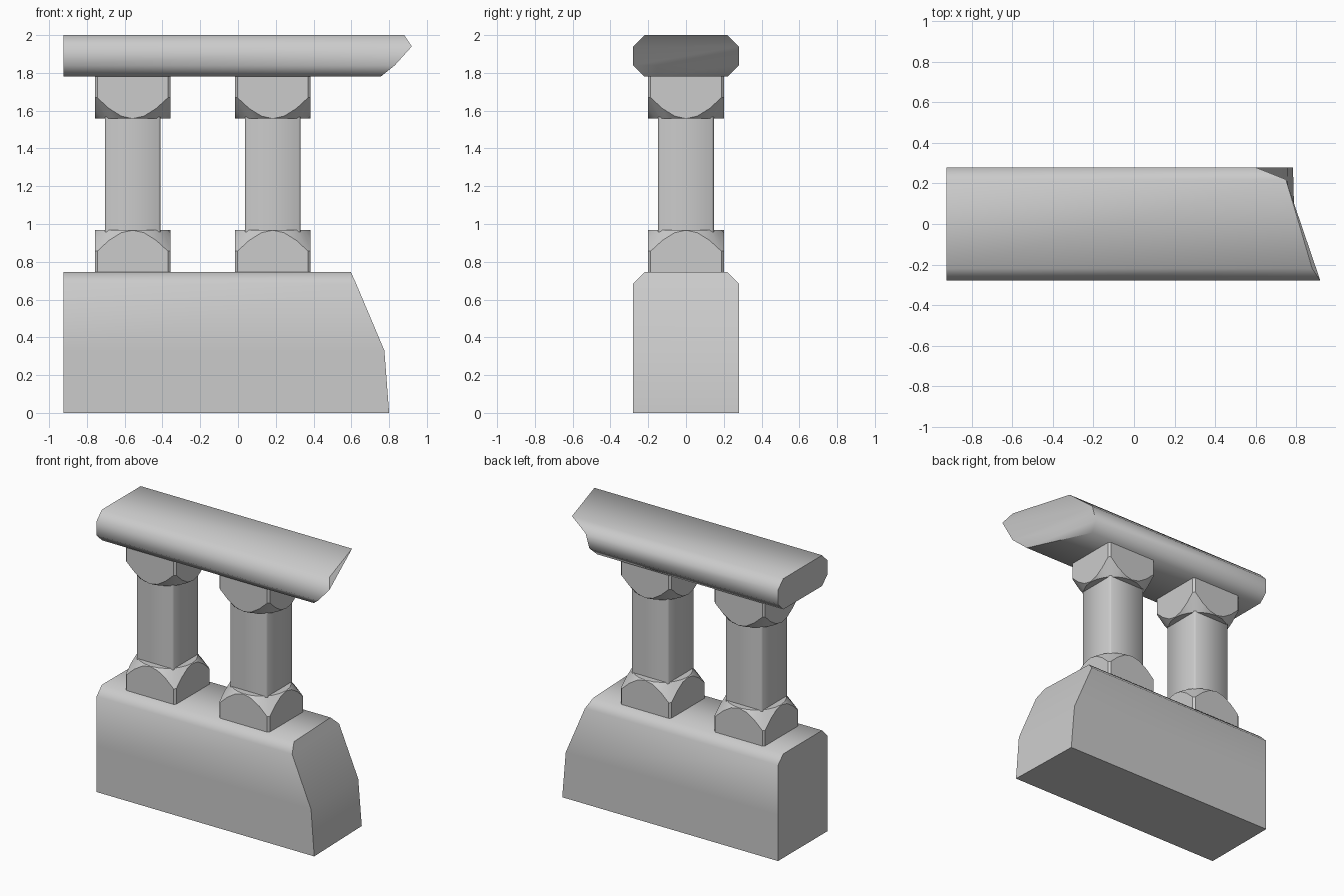
import bpy, bmesh, math

if "Cube" in bpy.data.objects:
    bpy.data.objects.remove(bpy.data.objects["Cube"])

W, C = 0.28, 0.06          # half width and edge chamfer of base and rail
X0 = -0.925                # flat left end


def finish(name, bm, angle):
    bmesh.ops.recalc_face_normals(bm, faces=bm.faces)
    me = bpy.data.meshes.new(name)
    bm.to_mesh(me)
    bm.free()
    ob = bpy.data.objects.new(name, me)
    bpy.context.collection.objects.link(ob)
    bpy.ops.object.select_all(action='DESELECT')
    ob.select_set(True)
    bpy.context.view_layer.objects.active = ob
    bpy.ops.object.shade_smooth_by_angle(angle=math.radians(angle))
    return ob


def beam(name, rows):
    """Long beam with a broken right end; rows = (z, half width, front end x, back end x)."""
    bm = bmesh.new()
    pts = [(-w, z, xf) for z, w, xf, xb in rows]
    pts += [(w, z, xb) for z, w, xf, xb in reversed(rows)]
    left = [bm.verts.new((X0, y, z)) for y, z, x in pts]
    right = [bm.verts.new((x, y, z)) for y, z, x in pts]
    n = len(pts)
    for i in range(n):
        j = (i + 1) % n
        bm.faces.new((left[i], left[j], right[j], right[i]))
    bm.faces.new(left)
    for i in range(len(rows) - 1):
        bm.faces.new((right[i], right[i + 1], right[n - 2 - i], right[n - 1 - i]))
    return finish(name, bm, 50)


def around(side):
    """Repeat one side's (offset, distance) points around four sides."""
    pts = []
    for k in range(4):
        c, s = math.cos(k * math.pi / 2), math.sin(k * math.pi / 2)
        pts += [(d * c - t * s, d * s + t * c) for t, d in side]
    return pts


def skin(bm, a, b):
    for i in range(len(a)):
        j = (i + 1) % len(a)
        bm.faces.new((a[i], a[j], b[j], b[i]))


def shaft(name, x):
    bm = bmesh.new()
    pts = around([(-0.137, 0.147), (0.137, 0.147)])
    a, b = [[bm.verts.new((x + px, py, z)) for px, py in pts] for z in (0.9, 1.625)]
    skin(bm, a, b)
    bm.faces.new(a)
    bm.faces.new(b)
    finish(name, bm, 50)


def block(name, x, z0, direction):
    """Square block with a conical cut, giving arched side faces."""
    bm = bmesh.new()
    h, half = 0.222, 0.2
    pts = around([(t, half) for t in (-0.187, -0.125, -0.06, 0, 0.06, 0.125, 0.187)])
    low, arch, inner = [], [], []
    for px, py in pts:
        r = math.hypot(px, py)
        low.append(bm.verts.new((x + px, py, z0)))
        arch.append(bm.verts.new((x + px, py, z0 + direction * (h - 1.5 * (r - half)))))
        inner.append(bm.verts.new((x + px * 0.195 / r, py * 0.195 / r, z0 + direction * h)))
    skin(bm, low, arch)
    skin(bm, arch, inner)
    bm.faces.new(low)
    bm.faces.new(inner)
    finish(name, bm, 30)


# Solid lower wall and top rail, both broken off at the right
beam("base_wall", [(0, W, 0.80, 0.785), (0.33, W, 0.775, 0.757),
                   (0.685, W, 0.625, 0.605), (0.745, W - C, 0.598, 0.58)])
beam("top_rail", [(1.78, W - C, 0.755, 0.55), (1.84, W, 0.83, 0.57),
                  (1.94, W, 0.92, 0.60), (2.0, W - C, 0.88, 0.75)])

# Two balusters with a foot and a head block each
for label, x in (("left", -0.558), ("right", 0.184)):
    shaft(label + "_shaft", x)
    block(label + "_foot", x, 0.745, 1)
    block(label + "_head", x, 1.78, -1)
